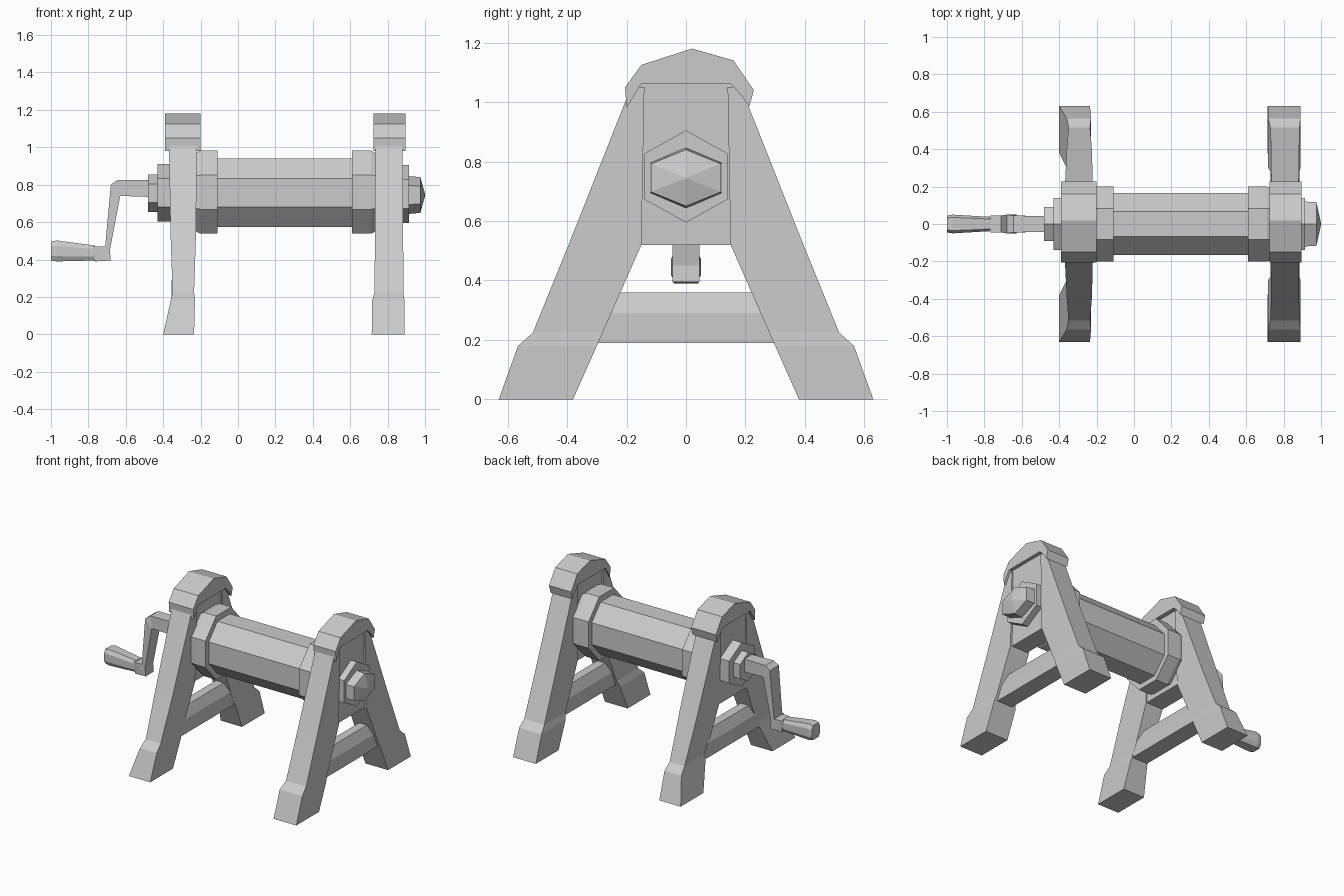
import bpy, bmesh
from math import cos, sin, pi


def loft(name, rings):
    """Skin equal-length rings of points and cap both ends."""
    bm = bmesh.new()
    vs = [[bm.verts.new(p) for p in r] for r in rings]
    n = len(rings[0])
    for a, b in zip(vs, vs[1:]):
        for i in range(n):
            j = (i + 1) % n
            bm.faces.new((a[i], a[j], b[j], b[i]))
    bm.faces.new(vs[0][::-1])
    bm.faces.new(vs[-1])
    bmesh.ops.recalc_face_normals(bm, faces=bm.faces[:])
    me = bpy.data.meshes.new(name)
    bm.to_mesh(me)
    bm.free()
    ob = bpy.data.objects.new(name, me)
    bpy.context.collection.objects.link(ob)
    return ob


def plate(name, pts, x0, x1):
    """Extrude a (y, z) profile along x."""
    return loft(name, [[(x, y, z) for y, z in pts] for x in (x0, x1)])


def turned(name, n, stations, z=0.75, phase=0.5):
    """Faceted part along x; stations are (x, y radius, z radius)."""
    ang = [2 * pi * (i + phase) / n for i in range(n)]
    return loft(name, [[(x, ry * cos(a), z + rz * sin(a)) for a in ang]
                       for x, ry, rz in stations])


# A-frames: leg stations are (outer y, inner y, z), with x limits for each end
STATIONS = [(0.63, 0.38, 0), (0.565, 0.30, 0.18), (0.515, 0.28, 0.225),
            (0.395, 0.15, 0.52), (0.185, 0.14, 1.05)]
SIDES = {
    "left": [(-0.40, -0.235), (-0.36, -0.23), (-0.35, -0.235),
             (-0.36, -0.225), (-0.37, -0.22)],
    "right": [(0.715, 0.89), (0.717, 0.89), (0.73, 0.885),
              (0.732, 0.883), (0.735, 0.88)],
}
CAP = [(-0.20, 0.98), (-0.205, 1.05), (-0.15, 1.125), (0.02, 1.18),
       (0.16, 1.14), (0.228, 1.04), (0.213, 0.985), (0.18, 1.03),
       (0.15, 1.062), (-0.15, 1.062), (-0.17, 1.03)]
CAP_X = {"left": (-0.39, -0.20), "right": (0.725, 0.895)}

for side, xs in SIDES.items():
    for s, label in ((-1, "front"), (1, "back")):
        loft(f"{side}_{label}_leg",
             [[(x0, s * yo, z), (x1, s * yo, z), (x1, s * yi, z), (x0, s * yi, z)]
              for (yo, yi, z), (x0, x1) in zip(STATIONS, xs)])
    x0, x1 = xs[-1]
    # web between the legs
    plate(f"{side}_web", [(-0.16, 0.52), (0.16, 0.52), (0.16, 1.065), (-0.16, 1.065)],
          x0 + 0.01, x1 - 0.01)
    # rounded top cap
    plate(f"{side}_cap", CAP, *CAP_X[side])
    # cross bar with a chamfered top
    c = (x0 + x1) / 2
    bar = [(-0.06, 0.19), (0.06, 0.19), (0.06, 0.29), (0.03, 0.36), (-0.03, 0.36), (-0.06, 0.29)]
    loft(f"{side}_cross_bar",
         [[(c + dx, s * (0.40 - 0.44 * (z - 0.0)), z) for dx, z in bar] for s in (-1, 1)])

# drum and its end collars
turned("drum", 8, [(-0.13, 0.178, 0.198), (0.63, 0.178, 0.198)], z=0.757)
turned("left_collar", 8, [(-0.23, 0.213, 0.225), (-0.20, 0.216, 0.24), (-0.11, 0.216, 0.24)], z=0.76)
turned("right_collar", 8, [(0.61, 0.216, 0.24), (0.71, 0.216, 0.24), (0.74, 0.213, 0.225)], z=0.76)

# washers and nuts
turned("right_washer", 6, [(0.86, 0.161, 0.155), (0.915, 0.161, 0.155)])
turned("right_nut", 6, [(0.90, 0.139, 0.103), (0.975, 0.135, 0.095), (1.0, 0.005, 0.005)], z=0.745)
turned("left_washer", 6, [(-0.34, 0.161, 0.153), (-0.43, 0.161, 0.153)], z=0.757)
turned("left_nut", 6, [(-0.42, 0.104, 0.10), (-0.48, 0.104, 0.10)], z=0.755)

# crank: square bar bent down to the grip
crank = [((-0.47, 0.825), (-0.47, 0.735), 0.042), ((-0.645, 0.825), (-0.625, 0.74), 0.045),
         ((-0.68, 0.80), (-0.63, 0.74), 0.05), ((-0.71, 0.47), (-0.685, 0.45), 0.045),
         ((-0.765, 0.47), (-0.68, 0.395), 0.045), ((-0.775, 0.47), (-0.765, 0.39), 0.04)]
loft("crank", [[(a[0], -w, a[1]), (a[0], w, a[1]), (b[0], w, b[1]), (b[0], -w, b[1])]
               for a, b, w in crank])

# grip
grip = [(-0.765, 0.038, 0.395, 0.475), (-0.97, 0.05, 0.39, 0.502), (-1.0, 0.045, 0.395, 0.495)]
loft("crank_grip",
     [[(x, w * u, lo + (hi - lo) * v) for u, v in
       ((-0.7, 0), (0.7, 0), (1, 0.25), (1, 0.75), (0.7, 1), (-0.7, 1), (-1, 0.75), (-1, 0.25))]
      for x, w, lo, hi in grip])
